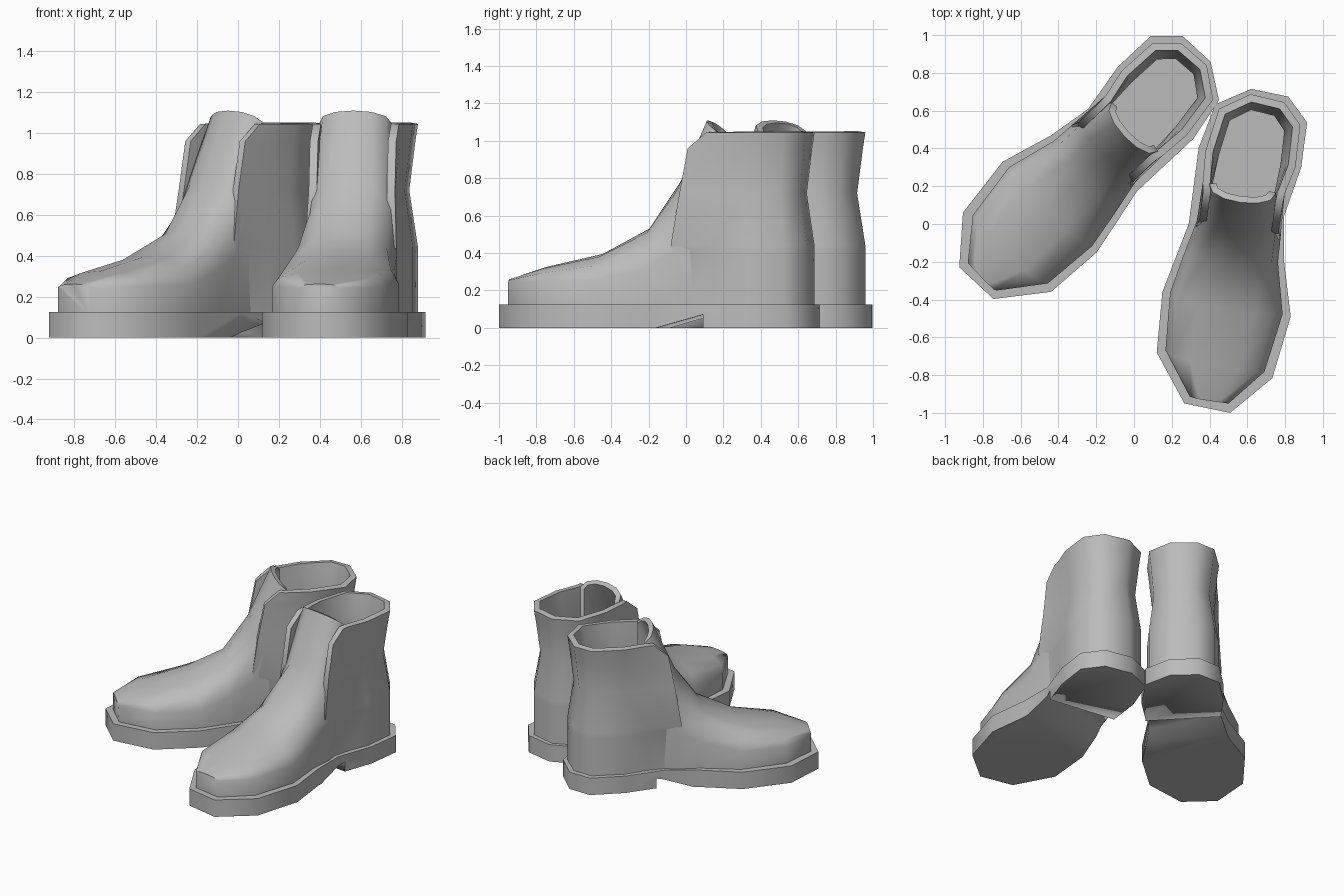
import bpy, bmesh, math
from mathutils import Matrix

if "Cube" in bpy.data.objects:
    bpy.data.objects.remove(bpy.data.objects["Cube"])

grey = bpy.data.materials.new("warm_grey_leather")
grey.use_nodes = True
grey.diffuse_color = (0.5, 0.5, 0.5, 1)
grey.node_tree.nodes["Principled BSDF"].inputs["Base Color"].default_value = (0.5, 0.5, 0.5, 1)

SOLE_TOP = 0.125
# Sole outline of the left boot, heel at +y, counter-clockwise from the heel tip
OUTLINE = [(-.028, .798), (-.205, .69), (-.26, .449), (-.256, .044), (-.344, -.332),
           (-.329, -.653), (-.147, -.9), (.10, -.916), (.296, -.703), (.347, -.366),
           (.272, -.084), (.238, .154), (.292, .423), (.29, .664), (.172, .785)]


def turn(degrees):
    return Matrix.Rotation(math.radians(degrees), 4, 'Z')


def make(name, verts, faces, place, wall=0, smooth=1.0):
    """Build a mesh part, move it to its boot, thicken it if asked and shade it."""
    mesh = bpy.data.meshes.new(name)
    mesh.from_pydata(verts, [], faces)
    mesh.transform(place)
    if place.determinant() < 0:
        mesh.flip_normals()
    mesh.materials.append(grey)
    obj = bpy.data.objects.new(name, mesh)
    bpy.context.collection.objects.link(obj)
    bpy.ops.object.select_all(action='DESELECT')
    obj.select_set(True)
    bpy.context.view_layer.objects.active = obj
    if wall:
        mod = obj.modifiers.new("thickness", 'SOLIDIFY')
        mod.thickness = wall
        mod.offset = -1
        mod.use_even_offset = True
        bpy.ops.object.modifier_apply(modifier=mod.name)
    bpy.ops.object.shade_smooth_by_angle(angle=smooth)
    return obj


def grid_faces(rows, cols):
    return [(r * cols + c, r * cols + c + 1, (r + 1) * cols + c + 1, (r + 1) * cols + c)
            for r in range(rows - 1) for c in range(cols - 1)]


def prism(bottom, top):
    n = len(bottom)
    sides = [(i, (i + 1) % n, n + (i + 1) % n, n + i) for i in range(n)]
    return bottom + top, sides + [tuple(reversed(range(n))), tuple(range(n, 2 * n))]


def build_sole(side, place):
    verts, faces = prism([(x, y, 0) for x, y in OUTLINE], [(x, y, SOLE_TOP) for x, y in OUTLINE])
    sole = make(side + "_sole", verts, faces, place)
    # Wedge that cuts the arch in front of the heel
    wedge = [(-.045, 0), (-.08, -.01), (.207, -.01), (.207, .072)]
    verts, faces = prism([(.6, y, z) for y, z in wedge], [(-.6, y, z) for y, z in wedge])
    cutter = make(side + "_arch_cutter", verts, faces, place)
    bm = bmesh.new()
    bm.from_mesh(cutter.data)
    bmesh.ops.recalc_face_normals(bm, faces=bm.faces)
    bm.to_mesh(cutter.data)
    bm.free()
    cutter.hide_render = True
    cutter.hide_viewport = True
    cut = sole.modifiers.new("arch", 'BOOLEAN')
    cut.operation = 'DIFFERENCE'
    cut.solver = 'EXACT'
    cut.object = cutter


def build_vamp(side, place):
    # Stations from toe to tongue: left x, left y, right x, right y, wall height, crest y, crest z
    stations = [(-.125, -.858, .085, -.868, .245, -.868, .262),
                (-.285, -.635, .25, -.675, .25, -.68, .325),
                (-.303, -.33, .303, -.36, .26, -.37, .395),
                (-.262, -.13, .24, -.09, .32, -.12, .53),
                (-.222, .04, .235, .06, .41, .05, .78),
                (-.178, .27, .178, .27, 1.05, .195, 1.11)]
    # Arch shape: share of half width, share of rise
    arch = [(1, 0), (.87, .55), (.5, .89)]
    verts = []
    for xl, yl, xr, yr, wall, yc, zc in stations:
        mid = (xl + xr) / 2

        def half(x, y):
            pts = [(x, y, SOLE_TOP - .01)]
            for w, h in arch:
                pts.append((mid + (x - mid) * w, y + (yc - y) * h, wall + (zc - wall) * h))
            return pts
        verts += half(xl, yl) + [(mid, yc, zc)] + half(xr, yr)[::-1]
    cols = 2 * len(arch) + 3
    faces = grid_faces(len(stations), cols) + [tuple(reversed(range(cols)))]
    make(side + "_vamp_and_tongue", verts, faces, place, wall=.035, smooth=1.15)


def build_shaft(side, place):
    # Wall around the heel, from the right front edge to the left front edge
    plan = [(.222, .22), (.225, .27), (.262, .423), (.256, .645), (.155, .752), (-.027, .77),
            (-.182, .67), (-.222, .44), (-.213, .27), (-.204, .22)]
    # Height, front edge y, front edge spread, pinch at the ankle
    rows = [(SOLE_TOP - .01, .09, .93, 0), (.40, .07, .95, 0), (.44, .03, 1.06, 0),
            (.72, .075, 1, .04), (.96, .12, 1, .012), (1.045, .22, 1, 0)]
    verts = []
    for z, front, spread, pinch in rows:
        for i, (x, y) in enumerate(plan):
            if i in (0, len(plan) - 1):
                verts.append((x * spread, front, z))
            else:
                k = pinch if y > .4 else pinch * .4
                verts.append((x - k * x / .26, y - k * max(0, y - .4) / .36, z))
    make(side + "_shaft", verts, grid_faces(len(rows), len(plan)), place, wall=.04)


left = Matrix.Translation((.537, -.079, 0)) @ turn(-8)
right = (Matrix.Translation((-.192, .329, 0)) @ turn(-54.5)
         @ Matrix.Scale(-1, 4, (1, 0, 0)) @ turn(-8))
for side, place in (("left", left), ("right", right)):
    build_sole(side, place)
    build_vamp(side, place)
    build_shaft(side, place)
